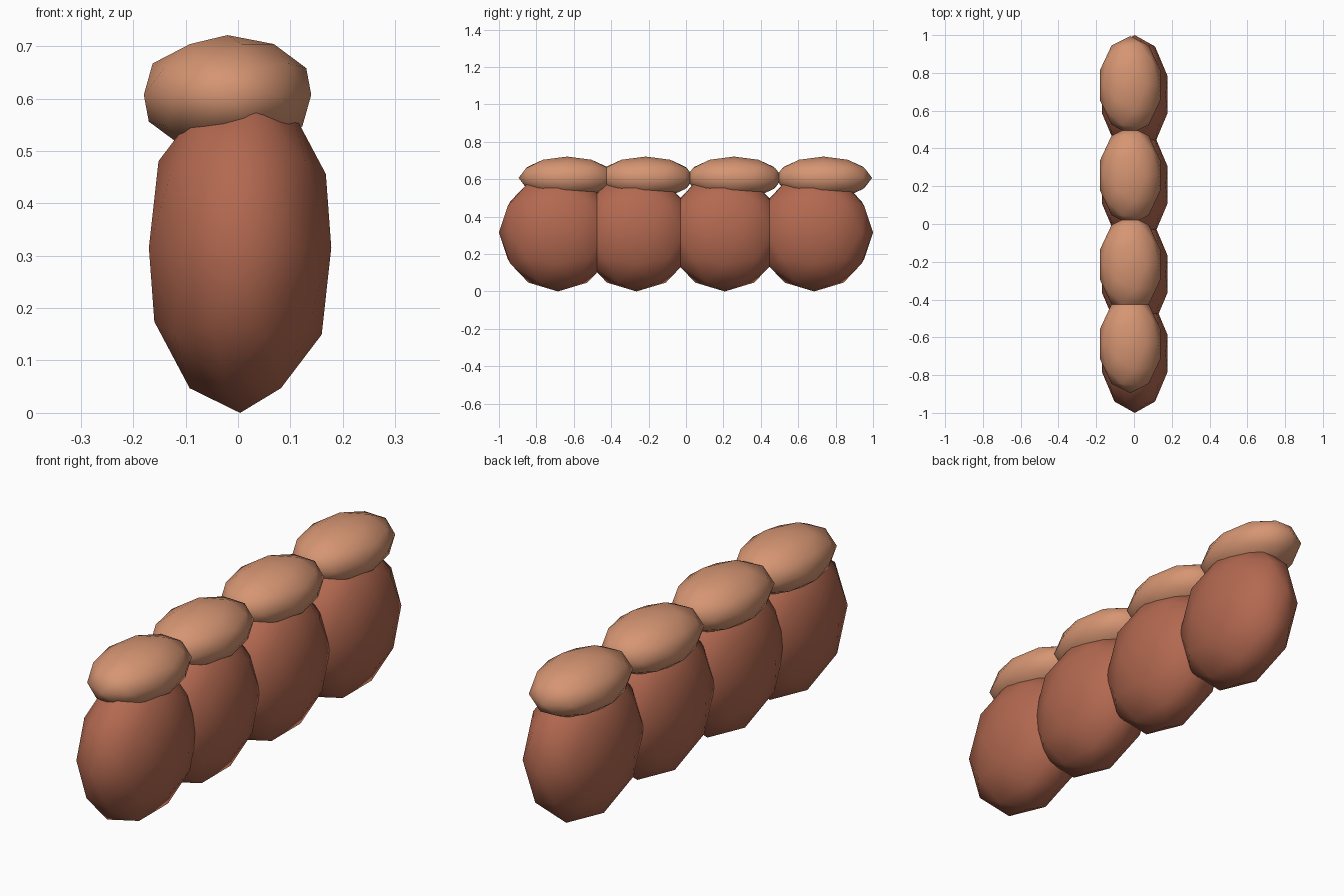
import bpy

cube = bpy.data.objects.get("Cube")
if cube:
    bpy.data.objects.remove(cube, do_unlink=True)


def make_material(name, color):
    mat = bpy.data.materials.new(name)
    mat.use_nodes = True
    mat.diffuse_color = color
    mat.node_tree.nodes["Principled BSDF"].inputs["Base Color"].default_value = color
    return mat


def ellipsoid(name, center, radii, mat):
    """Low-poly smooth ellipsoid from a stretched icosphere."""
    bpy.ops.mesh.primitive_ico_sphere_add(subdivisions=2, radius=1, location=center)
    obj = bpy.context.object
    obj.name = name
    obj.scale = radii
    bpy.ops.object.transform_apply(location=False, rotation=False, scale=True)
    bpy.ops.object.shade_smooth()
    obj.data.materials.append(mat)
    return obj


brown = make_material("reddish_brown", (0.45, 0.14, 0.08, 1))
tan = make_material("light_tan", (0.67, 0.30, 0.17, 1))

# Row of four rounded bodies, each with a flattened cap shifted up and back
for i, y in enumerate((-0.685, -0.265, 0.207, 0.685), start=1):
    ellipsoid(f"body_{i}", (0.004, y, 0.315), (0.183, 0.315, 0.315), brown)
    ellipsoid(f"cap_{i}", (-0.02, y + 0.05, 0.607), (0.168, 0.26, 0.114), tan)
